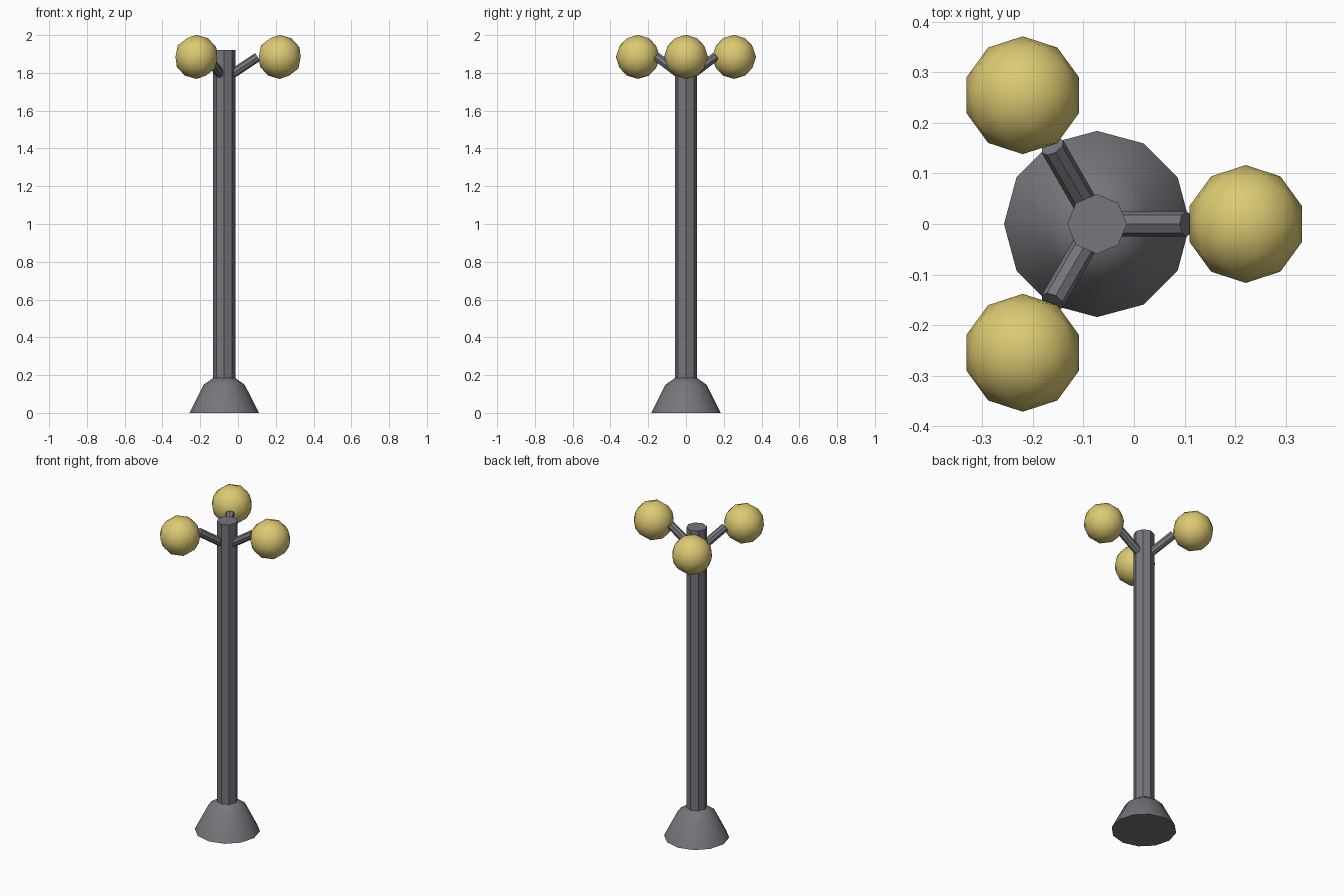
import bpy, bmesh, math
from mathutils import Vector

cube = bpy.data.objects.get("Cube")
if cube:
    bpy.data.objects.remove(cube, do_unlink=True)


def material(name, rgb):
    m = bpy.data.materials.new(name)
    m.use_nodes = True
    m.diffuse_color = (*rgb, 1)
    m.node_tree.nodes["Principled BSDF"].inputs["Base Color"].default_value = (*rgb, 1)
    return m


METAL = material("grey metal", (0.18, 0.18, 0.20))
GLOW = material("warm yellow glass", (0.72, 0.59, 0.17))
POLE_X = -0.073


def finish(name, bm, mat, location, smooth_angle=None):
    bmesh.ops.recalc_face_normals(bm, faces=bm.faces)
    mesh = bpy.data.meshes.new(name)
    bm.to_mesh(mesh)
    bm.free()
    mesh.materials.append(mat)
    ob = bpy.data.objects.new(name, mesh)
    ob.location = location
    bpy.context.collection.objects.link(ob)
    if smooth_angle:
        bpy.ops.object.select_all(action='DESELECT')
        ob.select_set(True)
        bpy.context.view_layer.objects.active = ob
        bpy.ops.object.shade_smooth_by_angle(angle=math.radians(smooth_angle))
    return ob


def lathe(name, profile, sides, mat, location, smooth_angle=None):
    """Closed solid from (radius, height) rings, first corner on +x."""
    bm = bmesh.new()
    rings = []
    for r, z in profile:
        angles = [math.tau * i / sides for i in range(sides)]
        rings.append([bm.verts.new((r * math.cos(a), r * math.sin(a), z)) for a in angles])
    for low, high in zip(rings, rings[1:]):
        for i in range(sides):
            j = (i + 1) % sides
            bm.faces.new((low[i], low[j], high[j], high[i]))
    bm.faces.new(rings[0][::-1])
    bm.faces.new(rings[-1])
    return finish(name, bm, mat, location, smooth_angle)


# Flared foot and straight post
lathe("base", [(0.184, 0), (0.108, 0.15), (0.055, 0.187)], 12, METAL, (POLE_X, 0, 0), 60)
lathe("pole", [(0.059, 0.1), (0.059, 1.92)], 8, METAL, (POLE_X, 0, 0))

# Three sloping arms, each ending at a globe
for label, turn in (("left", 0), ("back_right", 120), ("front_right", 240)):
    out = Vector((math.cos(math.radians(turn)), math.sin(math.radians(turn)), 0))
    hub = Vector((POLE_X, 0, 0))
    start = hub + out * 0.02 + Vector((0, 0, 1.78))
    end = hub + out * 0.177 + Vector((0, 0, 1.884))
    span = end - start
    arm = lathe(label + "_arm", [(0.0245, 0), (0.0245, span.length)], 8, METAL, start)
    tilt = math.atan2(span.to_2d().length, span.z)
    arm.rotation_euler = (0, tilt, math.radians(turn))

    bm = bmesh.new()
    bmesh.ops.create_icosphere(bm, subdivisions=2, radius=0.1165)
    finish(label + "_globe", bm, GLOW, hub + out * 0.294 + Vector((0, 0, 1.8845)), 60)
